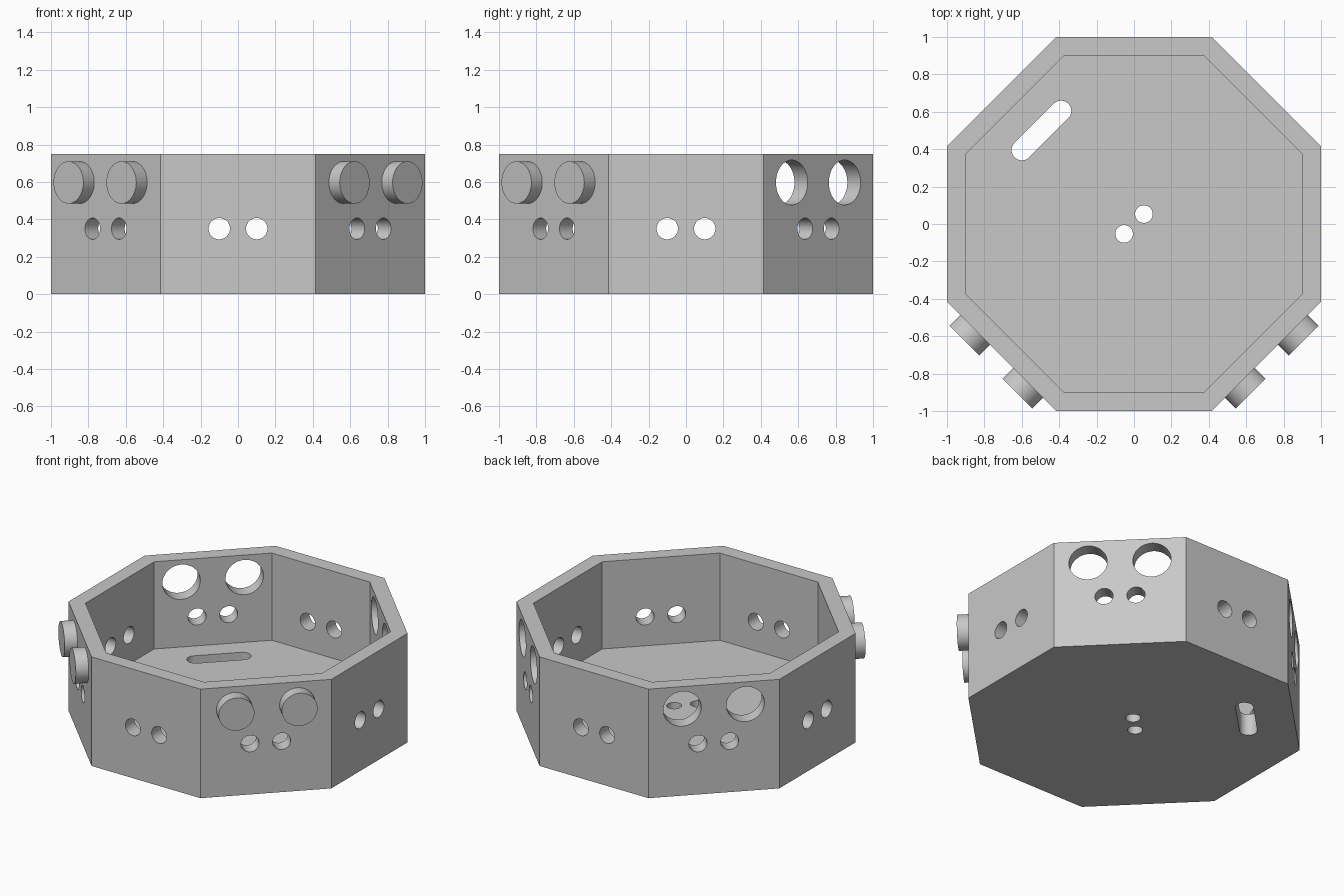
import bpy, bmesh
from math import cos, pi
from mathutils import Matrix

cube = bpy.data.objects.get("Cube")
if cube:
    bpy.data.objects.remove(cube, do_unlink=True)

HEIGHT, FLOOR, WALL = 0.75, 0.15, 0.1
HOLE_Z, PORT_Z = 0.35, 0.597
SEGS = 48

grey = bpy.data.materials.new("plain grey")
grey.use_nodes = True
grey.diffuse_color = (0.58, 0.58, 0.58, 1)
grey.node_tree.nodes["Principled BSDF"].inputs["Base Color"].default_value = (0.58, 0.58, 0.58, 1)


def make_object(name, bm):
    mesh = bpy.data.meshes.new(name)
    bmesh.ops.recalc_face_normals(bm, faces=bm.faces)
    bm.to_mesh(mesh)
    bm.free()
    mesh.materials.append(grey)
    obj = bpy.data.objects.new(name, mesh)
    bpy.context.collection.objects.link(obj)
    return obj


def smooth(obj):
    bpy.ops.object.select_all(action='DESELECT')
    obj.select_set(True)
    bpy.context.view_layer.objects.active = obj
    bpy.ops.object.shade_smooth_by_angle()


def cylinder(bm, radius, depth, matrix):
    return bmesh.ops.create_cone(bm, cap_ends=True, segments=SEGS, radius1=radius,
                                 radius2=radius, depth=depth, matrix=matrix)["verts"]


def on_side(angle, offset, z, distance):
    """Matrix whose z axis points out of the wall that faces the angle."""
    return (Matrix.Rotation(angle, 4, 'Z') @ Matrix.Translation((distance, offset, z))
            @ Matrix.Rotation(pi / 2, 4, 'Y'))


# Octagonal tray: prism with its top inset and sunk to the floor
bm = bmesh.new()
bmesh.ops.create_cone(bm, cap_ends=True, segments=8, radius1=1 / cos(pi / 8),
                      radius2=1 / cos(pi / 8), depth=HEIGHT,
                      matrix=Matrix.Translation((0, 0, HEIGHT / 2)) @ Matrix.Rotation(pi / 8, 4, 'Z'))
top = max(bm.faces, key=lambda f: f.calc_center_median().z)
bmesh.ops.inset_region(bm, faces=[top], thickness=WALL, use_even_offset=True)
pocket = bmesh.ops.extrude_discrete_faces(bm, faces=[top])["faces"][0]
for v in pocket.verts:
    v.co.z = FLOOR
tray = make_object("octagonal_tray", bm)

# Cutter for every opening
bm = bmesh.new()
for side in range(8):
    for s in (-1, 1):
        cylinder(bm, 0.057, 0.3, on_side(side * pi / 4, s * 0.1, HOLE_Z, 0.95))
for side in (1, 3):  # large ports in the two rear diagonal walls
    for s in (-1, 1):
        cylinder(bm, 0.12, 0.3, on_side(side * pi / 4, s * 0.2, PORT_Z, 0.95))
for s in (-1, 1):  # pair of floor holes
    cylinder(bm, 0.047, 0.3, Matrix.Translation((s * 0.053, s * 0.053, FLOOR / 2)))
# Floor slot: cylinder stretched along its length
slot = cylinder(bm, 0.055, 0.3, Matrix.Rotation(pi / SEGS, 4, 'Z'))
for v in slot:
    v.co.x += 0.148 if v.co.x > 0 else -0.148
bmesh.ops.transform(bm, verts=slot, matrix=Matrix.Translation((-0.495, 0.5, FLOOR / 2))
                    @ Matrix.Rotation(pi / 4, 4, 'Z'))
cutter = make_object("opening_cutter", bm)
cutter.hide_render = True

cut = tray.modifiers.new("openings", 'BOOLEAN')
cut.operation = 'DIFFERENCE'
cut.solver = 'EXACT'
cut.object = cutter
bpy.context.view_layer.objects.active = tray
bpy.ops.object.modifier_apply(modifier=cut.name)
bpy.data.objects.remove(cutter, do_unlink=True)
smooth(tray)

# Round sensor pegs on the two front diagonal walls
for side, name in ((5, "right"), (7, "left")):
    for s, place in ((-1, "a"), (1, "b")):
        bm = bmesh.new()
        cylinder(bm, 0.113, 0.13, on_side(side * pi / 4, s * 0.2, PORT_Z, 1.017))
        smooth(make_object(f"{name}_peg_{place}", bm))
